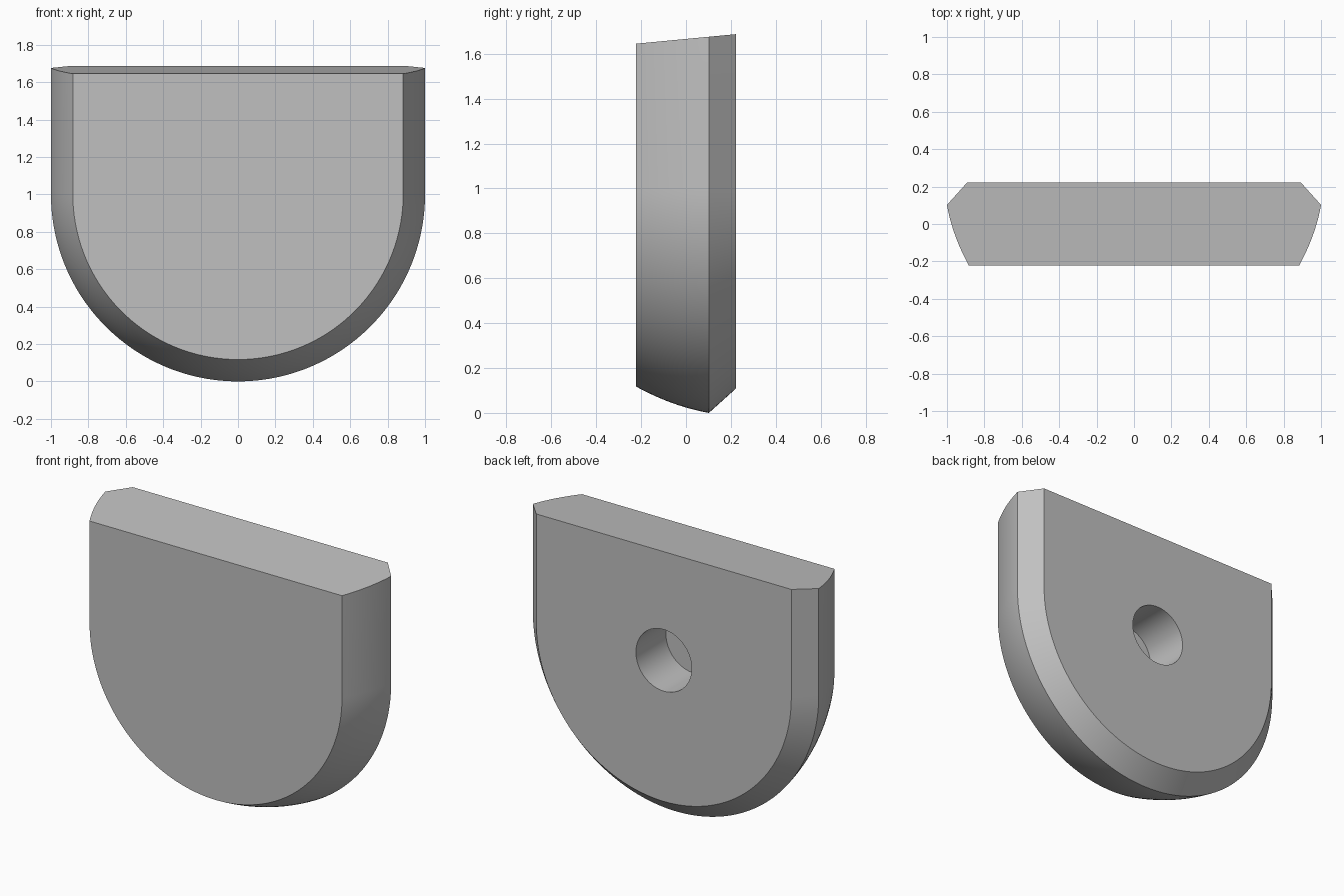
import bpy, bmesh, math

if "Cube" in bpy.data.objects:
    bpy.data.objects.remove(bpy.data.objects["Cube"], do_unlink=True)

HALF = 0.222        # half thickness
RIM_Y = 0.102       # depth of the widest line
FRONT_R, BACK_R = 0.883, 0.892
HOLE_R, HOLE_DEPTH = 0.195, 0.30
ARC_STEPS, HOLE_STEPS, CURVE_STEPS = 96, 64, 12
BULGE = 0.015

# Grey material
grey = bpy.data.materials.new("plain_grey")
grey.use_nodes = True
colour = (0.53, 0.53, 0.53, 1)
grey.diffuse_color = colour
grey.node_tree.nodes["Principled BSDF"].inputs["Base Color"].default_value = colour

bm = bmesh.new()


def top_z(y):
    return 1.666 + 0.095 * y


def u_ring(y, r):
    """Half circle with straight sides running up to the sloping top."""
    pts = [(-r, y, top_z(y))]
    for i in range(ARC_STEPS + 1):
        a = math.pi + math.pi * i / ARC_STEPS
        pts.append((r * math.cos(a), y, 1 + r * math.sin(a)))
    pts.append((r, y, top_z(y)))
    return [bm.verts.new(p) for p in pts]


def circle(y):
    angles = [2 * math.pi * i / HOLE_STEPS for i in range(HOLE_STEPS)]
    return [bm.verts.new((HOLE_R * math.cos(a), y, 1 + HOLE_R * math.sin(a))) for a in angles]


def loop_edges(loop):
    edges = []
    for a, b in zip(loop, loop[1:] + loop[:1]):
        edges.append(bm.edges.get((a, b)) or bm.edges.new((a, b)))
    return edges


# Side profile: bulging front curve up to the rim, then a flat back chamfer
profile = []
for i in range(CURVE_STEPS + 1):
    t = i / CURVE_STEPS
    y = -HALF + (RIM_Y + HALF) * t
    profile.append((y, FRONT_R + (1 - FRONT_R) * t + 4 * BULGE * t * (1 - t)))
profile.append((HALF, BACK_R))
rings = [u_ring(y, r) for y, r in profile]

# Outer walls, front face and sloping top
for a, b in zip(rings, rings[1:]):
    for i in range(len(a) - 1):
        bm.faces.new((a[i], a[i + 1], b[i + 1], b[i]))
bm.faces.new(rings[0])
bm.faces.new([r[0] for r in rings] + [r[-1] for r in reversed(rings)])

# Blind round hole in the back
mouth, floor = circle(HALF), circle(HALF - HOLE_DEPTH)
for i in range(HOLE_STEPS):
    j = (i + 1) % HOLE_STEPS
    bm.faces.new((mouth[i], mouth[j], floor[j], floor[i]))
bm.faces.new(floor)

# Back face around the hole
bmesh.ops.triangle_fill(bm, use_beauty=True, use_dissolve=False, normal=(0, 1, 0),
                        edges=loop_edges(rings[-1]) + loop_edges(mouth))
bmesh.ops.recalc_face_normals(bm, faces=bm.faces[:])

mesh = bpy.data.meshes.new("rounded_block")
bm.to_mesh(mesh)
bm.free()
mesh.materials.append(grey)
block = bpy.data.objects.new("rounded_block", mesh)
bpy.context.collection.objects.link(block)

# Smooth curves with crisp edges
bpy.ops.object.select_all(action="DESELECT")
block.select_set(True)
bpy.context.view_layer.objects.active = block
bpy.ops.object.shade_smooth_by_angle(angle=math.radians(30))
